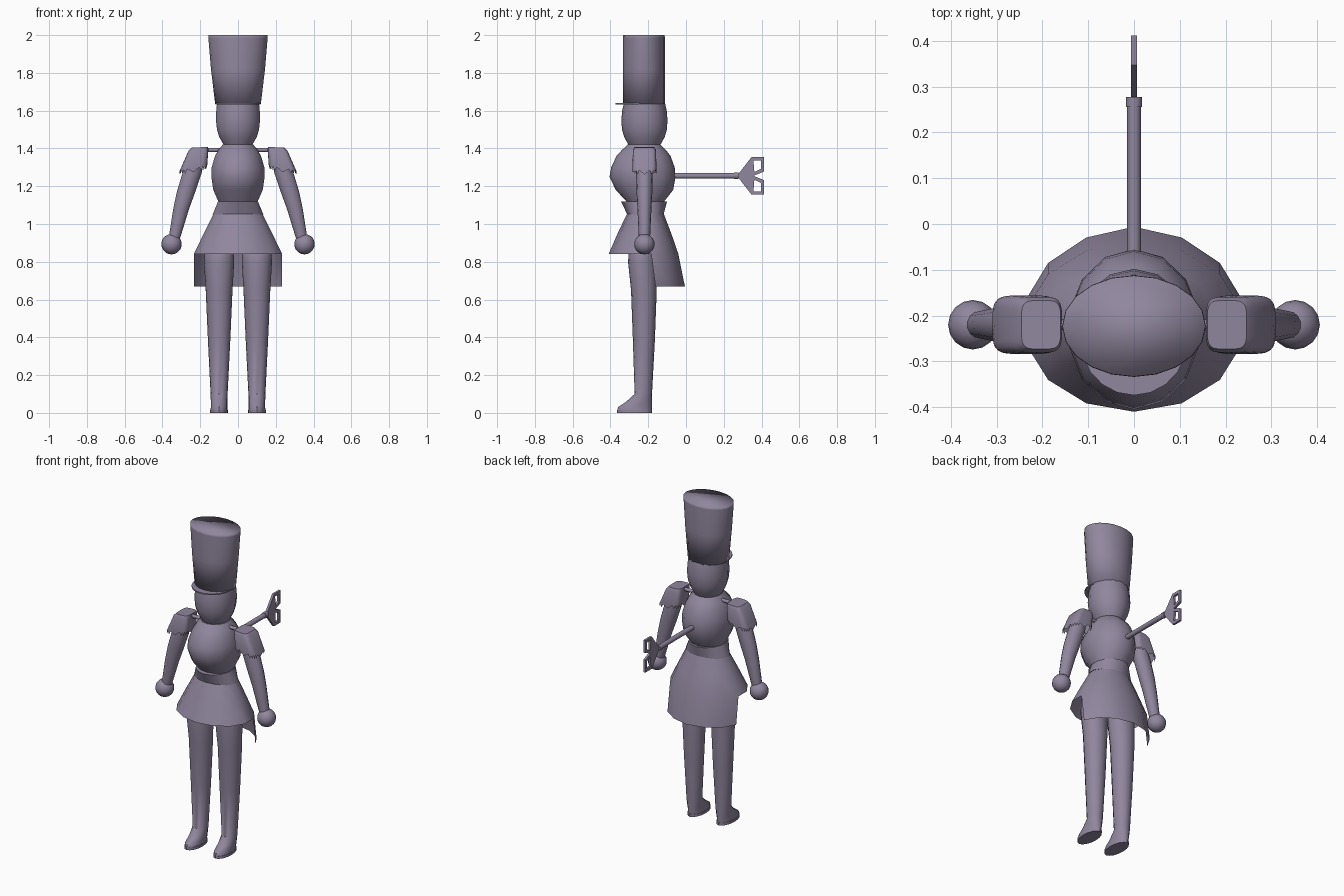
import bpy, bmesh, math
from mathutils import Matrix

if "Cube" in bpy.data.objects:
    bpy.data.objects.remove(bpy.data.objects["Cube"])

paint = bpy.data.materials.new("dusty_purple")
paint.diffuse_color = (0.28, 0.24, 0.34, 1)
paint.use_nodes = True
paint.node_tree.nodes["Principled BSDF"].inputs["Base Color"].default_value = paint.diffuse_color
CY = -0.22  # body axis


def finish(name, bm, angle=40):
    bmesh.ops.recalc_face_normals(bm, faces=bm.faces[:])
    me = bpy.data.meshes.new(name)
    bm.to_mesh(me)
    bm.free()
    me.materials.append(paint)
    ob = bpy.data.objects.new(name, me)
    bpy.context.collection.objects.link(ob)
    bpy.ops.object.select_all(action='DESELECT')
    ob.select_set(True)
    bpy.context.view_layer.objects.active = ob
    if angle >= 180:
        bpy.ops.object.shade_smooth()
    else:
        bpy.ops.object.shade_smooth_by_angle(angle=math.radians(angle))
    return ob


def skin(bm, rings, closed=True):
    n = len(rings[0])
    for a, b in zip(rings, rings[1:]):
        for i in range(n if closed else n - 1):
            j = (i + 1) % n
            bm.faces.new((a[i], a[j], b[j], b[i]))


def loft(name, sections, n=14, caps=True, angle=40):
    """Stack of ellipses: (z, centre x, centre y, radius x, radius y)."""
    bm = bmesh.new()
    rings = []
    for z, cx, cy, rx, ry in sections:
        rings.append([bm.verts.new((cx + rx * math.sin(2 * math.pi * i / n),
                                    cy - ry * math.cos(2 * math.pi * i / n), z)) for i in range(n)])
    skin(bm, rings)
    if caps:
        bm.faces.new(rings[0])
        bm.faces.new(rings[-1])
    return finish(name, bm, angle)


def rod(name, radius, length, centre, axis, n=12):
    bm = bmesh.new()
    rot = Matrix.Rotation(math.pi / 2, 4, 'Y' if axis == 'X' else 'X')
    bmesh.ops.create_cone(bm, cap_ends=True, segments=n, radius1=radius, radius2=radius,
                          depth=length, matrix=Matrix.Translation(centre) @ rot)
    return finish(name, bm)


# Hat with visor
loft("hat", [(1.635, 0, CY - .003, .121, .111), (1.82, 0, CY - .003, .143, .111),
             (1.985, 0, CY - .003, .157, .111), (2.0, 0, CY - .003, .156, .11)], n=20, angle=180)
loft("visor", [(1.632, 0, -.25, .118, .124), (1.64, 0, -.25, .118, .124)], n=20)

# Head, torso and belt
loft("head", [(1.42, 0, CY, .078, .085), (1.46, 0, CY, .102, .107), (1.50, 0, CY, .114, .119),
              (1.55, 0, CY, .12, .122), (1.60, 0, CY, .118, .118), (1.64, 0, CY, .114, .109)])
loft("torso", [(1.10, 0, -.215, .10, .09), (1.12, 0, -.215, .107, .1), (1.18, 0, -.22, .134, .152),
               (1.25, 0, -.23, .145, .175), (1.30, 0, -.228, .143, .168), (1.36, 0, -.225, .125, .143),
               (1.39, 0, -.223, .108, .118), (1.42, 0, -.222, .083, .087)])
loft("belt", [(1.05, 0, -.215, .138, .096), (1.12, 0, -.222, .108, .122)])

# Coat skirt: flared open shell whose back half carries on down as a tail
bm = bmesh.new()
N = 14
rings = []
for z, cy, rx, ry in [(1.055, -.215, .132, .097), (.95, -.22, .186, .142), (.84, -.225, .24, .185)]:
    rings.append([bm.verts.new((rx * math.sin(2 * math.pi * i / N), cy - ry * math.cos(2 * math.pi * i / N), z))
                  for i in range(N)])
skin(bm, rings)
back = rings[-1][4:11]
tail = [bm.verts.new((v.co.x, v.co.y + .022 + .012 * (1 - abs(v.co.x) / .24), .67)) for v in back]
skin(bm, [back, tail], closed=False)
finish("coat_skirt", bm)

# Shoulder bar
rod("shoulder_bar", .011, .36, (0, CY, 1.392), 'X')

for side, s in (("left", -1), ("right", 1)):
    # Leg running into the foot, with a thin sole
    loft(side + "_leg", [(z, s * cx, cy, rx, ry) for z, cx, cy, rx, ry in [
        (.016, .1, -.272, .045, .091), (.03, .1, -.27, .044, .09), (.06, .1, -.248, .044, .068),
        (.10, .1, -.226, .045, .046), (.38, .1, -.223, .059, .058), (.65, .1, -.223, .071, .068),
        (.80, .1, -.233, .08, .074), (.87, .1, -.235, .075, .066), (.90, .1, -.235, .05, .045)]], n=16)
    loft(side + "_sole", [(0, s * .1, -.272, .047, .093), (.016, s * .1, -.272, .047, .093)], n=16)

    # Arm and ball hand
    loft(side + "_arm", [(z, s * cx, CY, rx, ry) for z, cx, rx, ry in [
        (.90, .343, .028, .028), (.95, .331, .033, .031), (1.08, .301, .043, .037),
        (1.17, .275, .05, .042), (1.27, .243, .052, .044), (1.37, .212, .04, .04)]])
    bm = bmesh.new()
    bmesh.ops.create_uvsphere(bm, u_segments=16, v_segments=10, radius=.054,
                              matrix=Matrix.Translation((s * .352, CY, .893)))
    finish(side + "_hand", bm)

    # Epaulette: squarish cup with a zigzag fringe
    bm = bmesh.new()
    rings = []
    n = 40
    for z, cx, rx, ry, tilt, tooth in [(1.285, .237, .072, .064, -.012, .011), (1.30, .234, .071, .064, -.01, 0),
                                       (1.39, .21, .053, .061, -.004, 0), (1.406, .203, .043, .053, -.002, 0)]:
        ring = []
        for i in range(n):
            a = 2 * math.pi * i / n
            c, q = math.cos(a), math.sin(a)
            u = math.copysign(abs(c) ** .45, c)
            v = math.copysign(abs(q) ** .45, q)
            ring.append(bm.verts.new((s * (cx + rx * u), CY + ry * v,
                                      z + tilt * u + tooth * (1 if i % 2 else -1))))
        rings.append(ring)
    skin(bm, rings)
    bm.faces.new(rings[-1])
    finish(side + "_epaulette", bm)

# Wind-up key: shaft, collar and bow with two windows
rod("key_shaft", .015, .34, (0, .09, 1.255), 'Y')
rod("key_collar", .018, .022, (0, .266, 1.255), 'Y')
upper = [(.357, 1.337), (.396, 1.337), (.396, 1.292), (.362, 1.275)]
outline = [(.272, 1.255), (.283, 1.272), (.347, 1.355), (.412, 1.355), (.412, 1.277), (.357, 1.255),
           (.412, 1.233), (.412, 1.155), (.347, 1.155), (.283, 1.238)]
cu = bpy.data.curves.new("key_bow", 'CURVE')
cu.dimensions = '2D'
cu.fill_mode = 'BOTH'
cu.extrude = .007
for pts in (outline, upper, [(y, 2.51 - z) for y, z in upper]):
    sp = cu.splines.new('POLY')
    sp.points.add(len(pts) - 1)
    for p, (y, z) in zip(sp.points, pts):
        p.co = (y, z, 0, 1)
    sp.use_cyclic_u = True
cu.materials.append(paint)
bow = bpy.data.objects.new("key_bow", cu)
bpy.context.collection.objects.link(bow)
bow.matrix_world = Matrix(((0, 0, 1, 0), (1, 0, 0, 0), (0, 1, 0, 0), (0, 0, 0, 1)))
bpy.ops.object.select_all(action='DESELECT')
bow.select_set(True)
bpy.context.view_layer.objects.active = bow
bpy.ops.object.convert(target='MESH')
bpy.ops.object.shade_flat()
